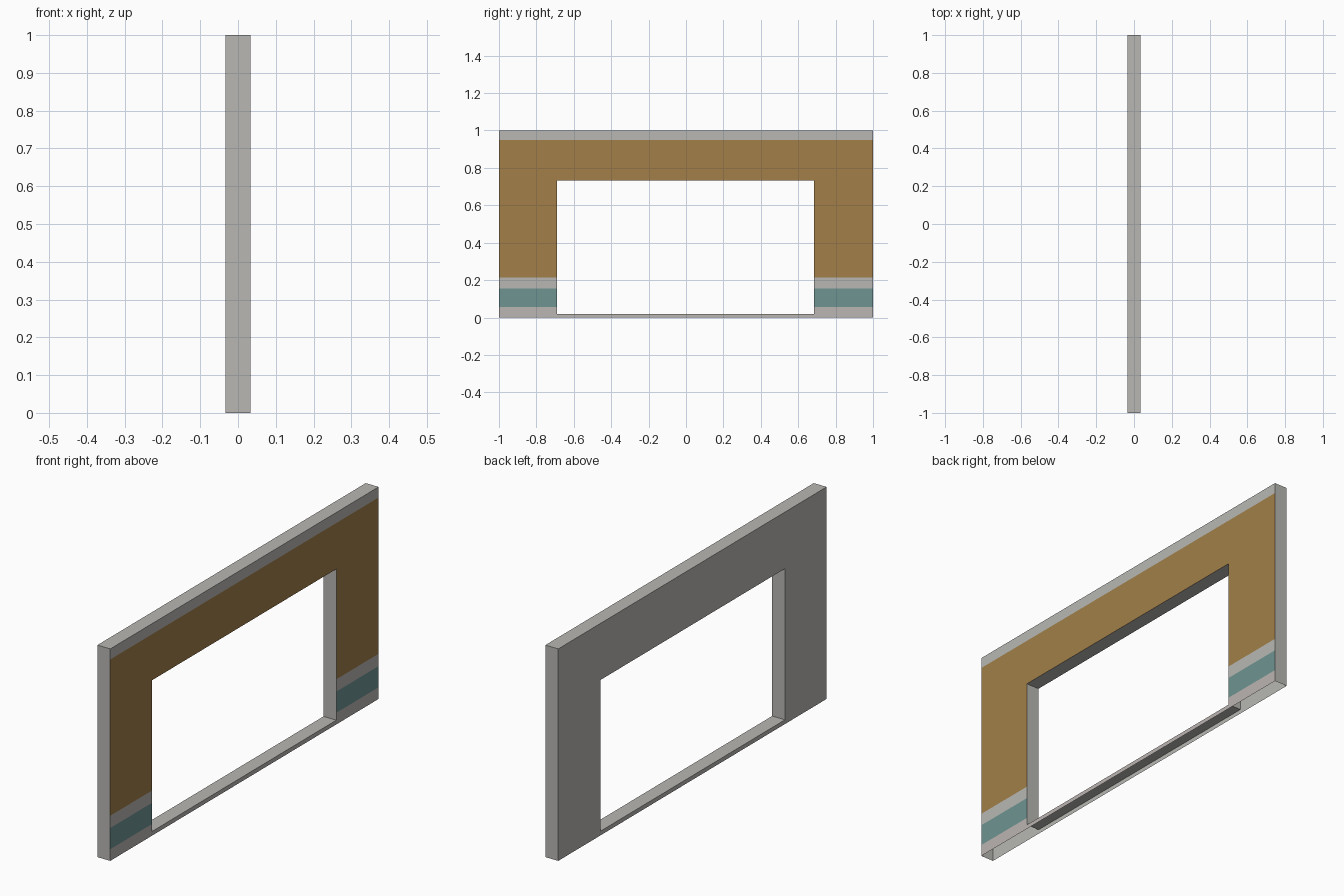
import bpy, bmesh

if "Cube" in bpy.data.objects:
    bpy.data.objects.remove(bpy.data.objects["Cube"])

T = 0.0335                                   # half thickness
YS = [-1.0, -0.69, 0.685, 1.0]               # ends and opening sides
ZS = [0.0, 0.02, 0.055, 0.155, 0.213, 0.733, 0.95, 1.0]
SILL, HEAD = 0.02, 0.733                     # opening bottom and top


def material(name, rgb):
    m = bpy.data.materials.new(name)
    m.diffuse_color = (*rgb, 1.0)
    m.use_nodes = True
    m.node_tree.nodes["Principled BSDF"].inputs["Base Color"].default_value = m.diffuse_color
    return m


MATS = [material("grey_plaster", (0.48, 0.475, 0.45)),
        material("ochre_brown", (0.36, 0.213, 0.066)),
        material("muted_teal", (0.156, 0.296, 0.285)),
        material("warm_grey", (0.50, 0.465, 0.445))]


def band(z):
    """Paint band on the decorated side, chosen by height."""
    if z < 0.055:
        return 3
    if 0.055 < z < 0.155:
        return 2
    if 0.213 < z < 0.95:
        return 1
    return 0


bm = bmesh.new()


def quad(pts, normal, mat=0):
    f = bm.faces.new([bm.verts.new(p) for p in pts])
    f.normal_update()
    if f.normal.dot(normal) < 0:
        f.normal_flip()
    f.material_index = mat


# Both wall sides: grid of cells, leaving out the opening
for y0, y1 in zip(YS, YS[1:]):
    for z0, z1 in zip(ZS, ZS[1:]):
        if y0 == YS[1] and SILL <= z0 < HEAD:
            continue
        for s in (1, -1):
            quad([(s * T, y0, z0), (s * T, y1, z0), (s * T, y1, z1), (s * T, y0, z1)],
                 (s, 0, 0), band((z0 + z1) / 2) if s > 0 else 0)

# Top edge, opening head and sill (the underside stays open)
for z, n, ys in ((1.0, 1, YS), (HEAD, -1, YS[1:3]), (SILL, 1, YS[1:3])):
    for y0, y1 in zip(ys, ys[1:]):
        quad([(-T, y0, z), (T, y0, z), (T, y1, z), (-T, y1, z)], (0, 0, n))

# Outer ends and opening jambs
for y, n, zs in ((YS[0], -1, ZS), (YS[3], 1, ZS), (YS[1], 1, ZS[1:6]), (YS[2], -1, ZS[1:6])):
    for z0, z1 in zip(zs, zs[1:]):
        quad([(-T, y, z0), (T, y, z0), (T, y, z1), (-T, y, z1)], (0, n, 0))

# Weld the cells, then merge flat cells of the same colour
bmesh.ops.remove_doubles(bm, verts=bm.verts, dist=1e-5)
bmesh.ops.dissolve_limit(bm, angle_limit=0.01, verts=bm.verts, edges=bm.edges,
                         delimit={'MATERIAL'})
bmesh.ops.triangulate(bm, faces=[f for f in bm.faces if len(f.verts) > 4])

mesh = bpy.data.meshes.new("wall_panel")
for m in MATS:
    mesh.materials.append(m)
bm.to_mesh(mesh)
bm.free()
bpy.context.collection.objects.link(bpy.data.objects.new("wall_panel", mesh))
